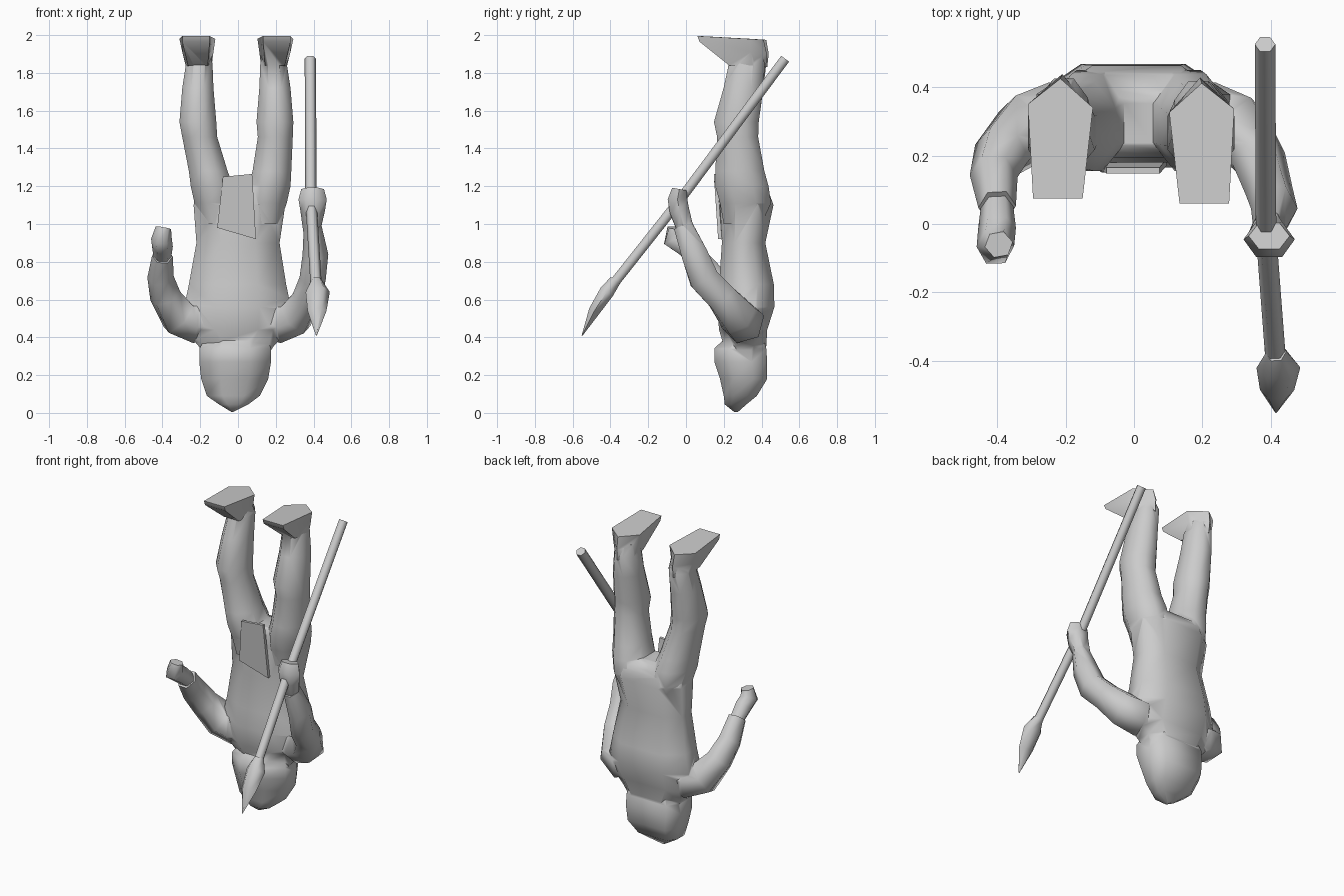
import bpy, bmesh, math
from mathutils import Vector


def smooth(ob, angle):
    bpy.ops.object.select_all(action='DESELECT')
    ob.select_set(True)
    bpy.context.view_layer.objects.active = ob
    bpy.ops.object.shade_smooth_by_angle(angle=math.radians(angle))


def loft(name, rings, angle=65):
    """Skin equal-length rings of points and cap both ends."""
    bm = bmesh.new()
    vs = [[bm.verts.new(p) for p in r] for r in rings]
    n = len(vs[0])
    for a, b in zip(vs, vs[1:]):
        for i in range(n):
            j = (i + 1) % n
            bm.faces.new((a[i], a[j], b[j], b[i]))
    bm.faces.new(vs[0])
    bm.faces.new(vs[-1])
    bmesh.ops.recalc_face_normals(bm, faces=bm.faces)
    me = bpy.data.meshes.new(name)
    bm.to_mesh(me)
    bm.free()
    ob = bpy.data.objects.new(name, me)
    bpy.context.collection.objects.link(ob)
    smooth(ob, angle)
    return ob


def box_ring(x0, x1, y0, y1, z, n=8, back=1.0):
    """Level n-sided ring filling the given limits; back widens the rear edge."""
    k = 0.5 / math.cos(math.pi / n)
    pts = []
    for i in range(n):
        a = 2 * math.pi * (i + 0.5) / n
        w = back if math.sin(a) > .8 else 1
        pts.append(((x0 + x1) / 2 + (x1 - x0) * k * math.cos(a) * w,
                    (y0 + y1) / 2 + (y1 - y0) * k * math.sin(a), z))
    return pts


def tube(name, path, n=6, ref=(0, 1, 1)):
    """Tube along (x, y, z, side radius, other radius) stations."""
    ps = [Vector(p[:3]) for p in path]
    rings = []
    for i, p in enumerate(path):
        t = (ps[min(i + 1, len(ps) - 1)] - ps[max(i - 1, 0)]).normalized()
        u = t.cross(Vector(ref)).normalized()
        v = t.cross(u)
        rings.append([ps[i] + u * p[3] * math.cos(2 * math.pi * k / n)
                      + v * p[4] * math.sin(2 * math.pi * k / n) for k in range(n)])
    return loft(name, rings)


# Torso, from the shoulders up to the hips
body = loft("body", [box_ring(*r, back=1.3) for r in (
    (-.18, .16, .21, .42, .31), (-.21, .19, .20, .425, .355),
    (-.28, .27, .175, .43, .44), (-.285, .28, .165, .468, .56),
    (-.26, .255, .175, .465, .68), (-.22, .22, .19, .42, .90),
    (-.235, .25, .18, .463, 1.10), (-.22, .245, .195, .435, 1.18),
    (-.12, .14, .23, .37, 1.21))])
parts = []

# Head hanging below the shoulders, with the chin to the front
parts.append(loft("head", [box_ring(*r, back=1.8) for r in (
    (-.035, -.025, .255, .275, .005), (-.10, .055, .205, .32, .045),
    (-.165, .115, .20, .375, .09), (-.195, .16, .18, .43, .18),
    (-.205, .175, .15, .43, .27), (-.205, .175, .15, .425, .34),
    (-.17, .15, .21, .41, .40))]))

# Legs and feet
leg = ((-.19, -.05, .20, .40, 1.00), (-.23, -.015, .18, .45, 1.11),
       (-.25, -.025, .155, .437, 1.20), (-.26, -.055, .155, .415, 1.28),
       (-.295, -.11, .165, .382, 1.46), (-.31, -.115, .148, .385, 1.54),
       (-.295, -.13, .20, .41, 1.72), (-.275, -.135, .235, .425, 1.85),
       (-.27, -.15, .28, .40, 1.92))
foot = ([(-.21, .43, 1.83), (-.275, .36, 1.83), (-.265, .235, 1.84),
         (-.16, .235, 1.84), (-.14, .36, 1.83)],
        [(-.21, .438, 1.90), (-.295, .355, 1.91), (-.295, .085, 1.965),
         (-.15, .085, 1.965), (-.13, .34, 1.91)],
        [(-.215, .425, 1.975), (-.31, .35, 1.98), (-.295, .075, 1.995),
         (-.15, .075, 1.995), (-.12, .34, 1.98)])
for side, sx, dx, dy, hip in (("left", 1, 0, 0, 0), ("right", -1, -.017, -.015, .045)):
    def place(ring):
        return [(sx * x + dx + hip * min(1, max(0, (1.54 - z) / .3)),
                 y + dy * max(0, z - 1.7) / .3, z) for x, y, z in ring]
    parts.append(loft(side + "_leg", [place(box_ring(*r)) for r in leg]))
    parts.append(loft(side + "_foot", [place(r) for r in foot]))

# Bent arms with simple fists
parts += [
    tube("left_arm", ((-.12, .31, .49, .07, .09), (-.23, .30, .485, .12, .12),
                      (-.315, .275, .51, .11, .11), (-.385, .21, .62, .085, .085),
                      (-.41, .14, .72, .07, .08), (-.40, .05, .83, .055, .065))),
    tube("left_hand", ((-.40, .07, .81, .045, .045), (-.40, -.01, .88, .055, .055),
                       (-.405, -.065, .92, .055, .065), (-.395, -.06, .98, .042, .04))),
    tube("right_arm", ((.11, .31, .49, .07, .09), (.22, .30, .485, .12, .12),
                       (.305, .275, .51, .105, .11), (.365, .19, .61, .08, .09),
                       (.395, .095, .71, .07, .09), (.41, .045, .84, .068, .08),
                       (.395, -.015, .99, .047, .058))),
    tube("right_hand", ((.39, 0, .96, .045, .05), (.395, -.035, 1.07, .065, .06),
                        (.395, -.045, 1.13, .075, .06), (.395, -.035, 1.185, .06, .045)))]

# Fuse all limbs into one continuous body
for p in parts:
    m = body.modifiers.new("fuse", 'BOOLEAN')
    m.operation, m.solver, m.object = 'UNION', 'EXACT', p
    bpy.context.view_layer.objects.active = body
    bpy.ops.object.modifier_apply(modifier=m.name)
    bpy.data.objects.remove(p)
smooth(body, 75)

# Loincloth flap in front of the hips
loft("loincloth", [[(-.11, .17, .98), (.095, .17, .92), (.095, .19, .92), (-.11, .19, .98)],
                   [(-.08, .147, 1.25), (.075, .147, 1.265),
                    (.075, .165, 1.265), (-.08, .165, 1.25)]], 30)

# Spear
tube("spear_shaft", ((.383, .525, 1.875, .03, .03), (.386, -.03, 1.13, .03, .03),
                     (.415, -.41, .65, .03, .03)), ref=(0, 1, -.75))
tube("spear_head", ((.415, -.375, .70, .03, .035), (.422, -.42, .64, .064, .045),
                    (.418, -.485, .54, .05, .035), (.415, -.55, .41, .003, .003)),
     ref=(0, 1, -.75))
